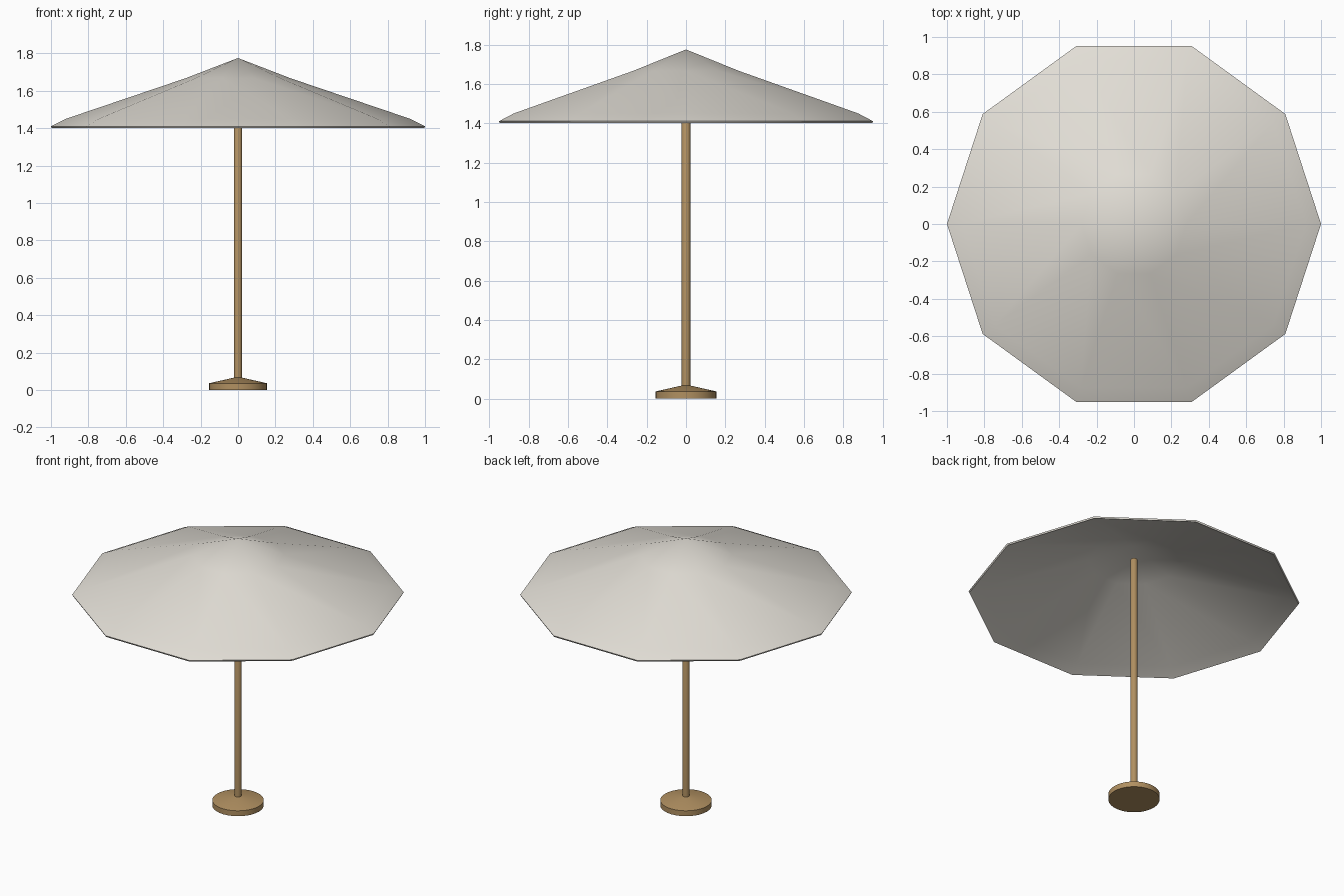
import bpy, bmesh, math

if "Cube" in bpy.data.objects:
    bpy.data.objects.remove(bpy.data.objects["Cube"])


def material(name, rgba):
    m = bpy.data.materials.new(name)
    m.diffuse_color = rgba
    m.use_nodes = True
    m.node_tree.nodes["Principled BSDF"].inputs["Base Color"].default_value = m.diffuse_color
    return m


def lathe(name, profile, sides, mat, angle, closed=False):
    """Revolve (radius, z) points around z; radius 0 gives a pole vertex."""
    bm = bmesh.new()
    rings = []
    for r, z in profile:
        if r == 0:
            rings.append([bm.verts.new((0, 0, z))] * sides)
        else:
            rings.append([bm.verts.new((r * math.cos(math.tau * i / sides),
                                        r * math.sin(math.tau * i / sides), z))
                          for i in range(sides)])
    for a, b in zip(rings, rings[1:]):
        for i in range(sides):
            j = (i + 1) % sides
            corners = list(dict.fromkeys((a[i], a[j], b[j], b[i])))
            bm.faces.new(corners)
    bmesh.ops.recalc_face_normals(bm, faces=bm.faces[:])
    me = bpy.data.meshes.new(name)
    bm.to_mesh(me)
    bm.free()
    ob = bpy.data.objects.new(name, me)
    bpy.context.collection.objects.link(ob)
    me.materials.append(mat)
    bpy.ops.object.select_all(action='DESELECT')
    ob.select_set(True)
    bpy.context.view_layer.objects.active = ob
    bpy.ops.object.shade_smooth_by_angle(angle=math.radians(angle))
    return ob


cloth = material("cloth", (0.76, 0.73, 0.67, 1))
wood = material("wood", (0.44, 0.28, 0.12, 1))

# Ten-sided canopy: thin shell with a steeper hem
lathe("canopy", [(0, 1.775), (0.28, 1.667), (0.92, 1.45), (1.0, 1.41),
                 (0.995, 1.40), (0.915, 1.438), (0.278, 1.655), (0, 1.762)],
      10, cloth, 50)

# Pole with a slightly rounded top hidden under the canopy
lathe("pole", [(0, 0.03), (0.022, 0.03), (0.022, 1.665), (0.017, 1.672), (0, 1.674)],
      16, wood, 50)

# Weighted foot with a shallow conical top
lathe("base", [(0, 0), (0.155, 0), (0.155, 0.036), (0.022, 0.066), (0, 0.066)],
      32, wood, 50)
